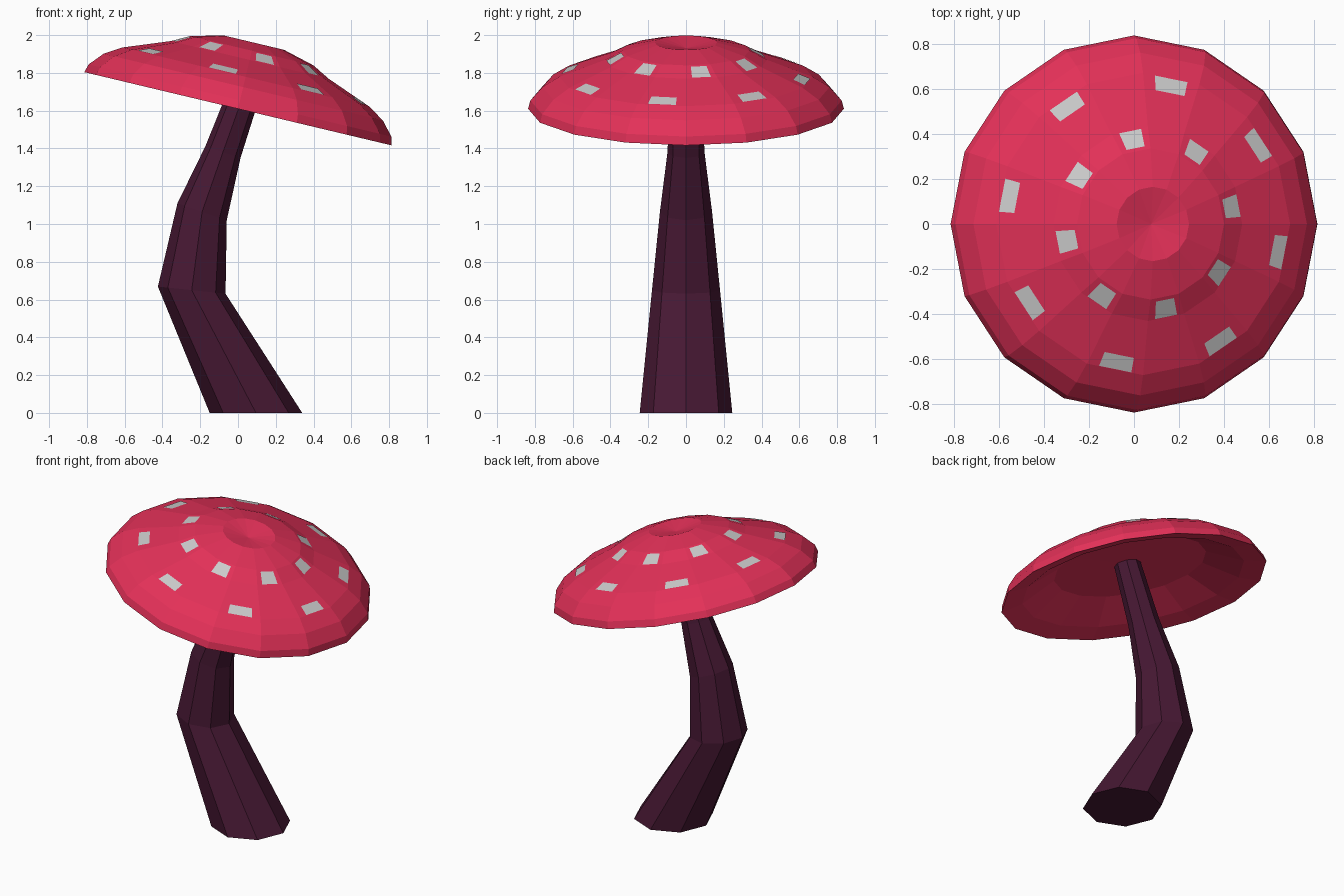
import bpy, bmesh
from math import sin, cos, pi, radians
from mathutils import Matrix, Vector

if "Cube" in bpy.data.objects:
    bpy.data.objects.remove(bpy.data.objects["Cube"])


def material(name, rgb):
    m = bpy.data.materials.new(name)
    m.diffuse_color = (*rgb, 1)
    m.use_nodes = True
    m.node_tree.nodes["Principled BSDF"].inputs["Base Color"].default_value = m.diffuse_color
    return m


def finish(name, bm, mat=None, recalc=True):
    if recalc:
        bmesh.ops.recalc_face_normals(bm, faces=bm.faces)
    me = bpy.data.meshes.new(name)
    bm.to_mesh(me)
    bm.free()
    ob = bpy.data.objects.new(name, me)
    bpy.context.collection.objects.link(ob)
    if mat:
        me.materials.append(mat)
    return ob


def ring(bm, n, r, matrix):
    return [bm.verts.new(matrix @ Vector((r * cos(2 * pi * i / n), r * sin(2 * pi * i / n), 0)))
            for i in range(n)]


def bridge(bm, a, b):
    n = len(a)
    for i in range(n):
        j = (i + 1) % n
        bm.faces.new((a[i], a[j], b[j], b[i]))


def fan(bm, loop, centre):
    c = bm.verts.new(centre)
    for i in range(len(loop)):
        bm.faces.new((loop[i], loop[(i + 1) % len(loop)], c))


red = material("cap_red", (0.77, 0.03, 0.098))
purple = material("stem_purple", (0.062, 0.009, 0.033))

# Cap: 16-sided shell with dimpled top, flat rim lip and hollow underside, tilted to the right
SIDES = 16
tilt = Matrix.Translation((0, 0, 1.61)) @ Matrix.Rotation(radians(13.4), 4, 'Y')
outer = [(0.165, 0.36), (0.335, 0.316), (0.43, 0.266), (0.67, 0.174),
         (0.76, 0.118), (0.824, 0.045), (0.836, 0.0)]
inner = [(0.70, 0.03), (0.48, 0.14)]
bm = bmesh.new()
loops = [ring(bm, SIDES, r, tilt @ Matrix.Translation((0, 0, h))) for r, h in outer + inner]
for a, b in zip(loops, loops[1:]):
    bridge(bm, a, b)
fan(bm, loops[0], tilt @ Vector((0, 0, 0.33)))
fan(bm, loops[-1], tilt @ Vector((0, 0, 0.15)))
finish("cap", bm, red)

# Spots: flush quads lying on the cap facets, eight in each of two rows
flat = cos(pi / SIDES)


def facet_height(d, lo, hi):
    (r0, h0), (r1, h1) = outer[lo], outer[hi]
    return h0 + (h1 - h0) * (d / flat - r0) / (r1 - r0)


bm = bmesh.new()
# first angle, inner/outer distance, inner/outer half width, profile band
rows = [(11.25, 0.343, 0.42, 0.042, 0.051, 1, 2),
        (-11.25, 0.592, 0.656, 0.068, 0.075, 2, 3)]
for start, d0, d1, w0, w1, lo, hi in rows:
    for k in range(8):
        turn = tilt @ Matrix.Rotation(radians(start + 45 * k), 4, 'Z')
        corners = [(d0, -w0), (d1, -w1), (d1, w1), (d0, w0)]
        bm.faces.new([bm.verts.new(turn @ Vector((d, w, facet_height(d, lo, hi) + 0.003)))
                      for d, w in corners])
finish("cap_spots", bm, recalc=False)

# Stem: bent, tapering octagonal tube (x, z, radius, ring tilt)
bm = bmesh.new()
path = [(0.095, 0.0, 0.245, 0), (-0.245, 0.65, 0.18, 6), (-0.19, 1.065, 0.138, 19),
        (-0.08, 1.38, 0.098, 18), (0.06, 1.77, 0.082, 16)]
loops = [ring(bm, 8, r, Matrix.Translation((x, 0, z)) @ Matrix.Rotation(radians(t), 4, 'Y'))
         for x, z, r, t in path]
for a, b in zip(loops, loops[1:]):
    bridge(bm, a, b)
bm.faces.new(loops[0])
bm.faces.new(loops[-1])
finish("stem", bm, purple)
